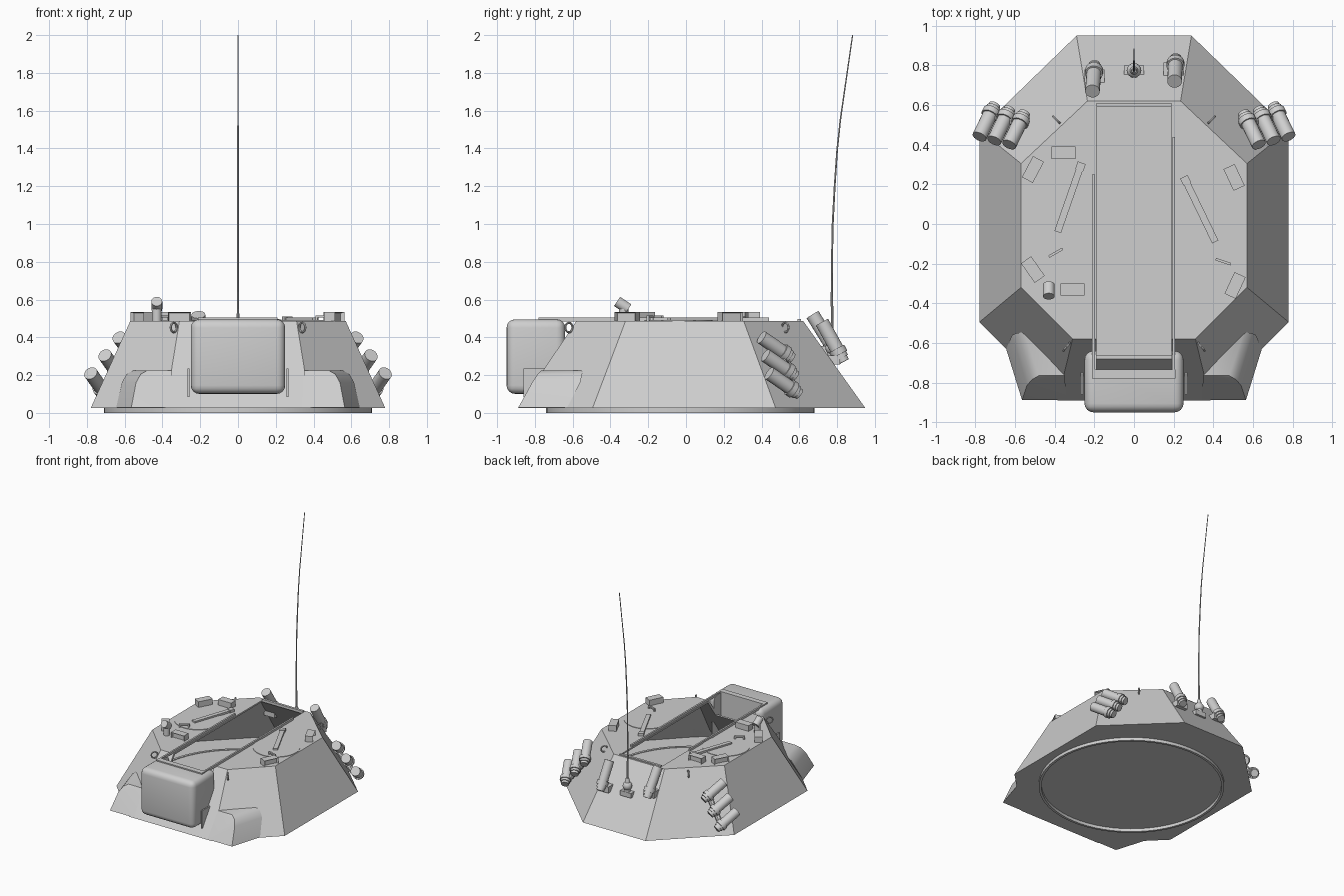
import bpy, bmesh, math
from mathutils import Vector, Matrix

if "Cube" in bpy.data.objects:
    bpy.data.objects.remove(bpy.data.objects["Cube"])

grey = bpy.data.materials.new("armour grey")
grey.use_nodes = True
grey.diffuse_color = (0.62, 0.62, 0.62, 1)
grey.node_tree.nodes["Principled BSDF"].inputs["Base Color"].default_value = grey.diffuse_color


def finish(name, bm, smooth=False):
    bmesh.ops.recalc_face_normals(bm, faces=bm.faces)
    mesh = bpy.data.meshes.new(name)
    bm.to_mesh(mesh)
    bm.free()
    mesh.materials.append(grey)
    ob = bpy.data.objects.new(name, mesh)
    bpy.context.collection.objects.link(ob)
    if smooth:
        bpy.ops.object.select_all(action="DESELECT")
        ob.select_set(True)
        bpy.context.view_layer.objects.active = ob
        bpy.ops.object.shade_smooth_by_angle(angle=math.radians(35))
    return ob


def add_box(bm, centre, size, turn=0):
    m = Matrix.Translation(centre) @ Matrix.Rotation(math.radians(turn), 4, "Z") @ Matrix.Diagonal((*size, 1))
    return bmesh.ops.create_cube(bm, size=1, matrix=m)["verts"]


def box(name, centre, size, turn=0, bevel=0):
    bm = bmesh.new()
    add_box(bm, centre, size, turn)
    if bevel:
        bmesh.ops.bevel(bm, geom=bm.edges[:], offset=bevel, segments=4, profile=0.5, affect="EDGES")
    return finish(name, bm, bevel > 0)


def add_rod(bm, a, b, r1, r2=None, sides=20):
    a, b = Vector(a), Vector(b)
    m = Matrix.Translation((a + b) / 2) @ (b - a).to_track_quat("Z", "Y").to_matrix().to_4x4()
    bmesh.ops.create_cone(bm, cap_ends=True, segments=sides, radius1=r1,
                          radius2=r1 if r2 is None else r2, depth=(b - a).length, matrix=m)


def cut(target, cutter, discard=True):
    mod = target.modifiers.new("cut", "BOOLEAN")
    mod.operation, mod.solver, mod.object = "DIFFERENCE", "EXACT", cutter
    deps = bpy.context.evaluated_depsgraph_get()
    result = bpy.data.meshes.new_from_object(target.evaluated_get(deps))
    target.modifiers.clear()
    target.data = result
    if discard:
        bpy.data.objects.remove(cutter)


# Hull: faceted shell, plan outlines given for the +x half
TOP = [(0.235, 0.62), (0.57, 0.305), (0.57, -0.32), (0.31, -0.58)]
BASE = [(0.29, 0.95), (0.78, 0.475), (0.78, -0.495), (0.385, -0.89)]


def frustum(name, inset, z0, z1):
    bm = bmesh.new()
    rings = []
    for outline, z in ((BASE, z0), (TOP, z1)):
        pts = outline + [(-x, y) for x, y in reversed(outline)]
        shift = lambda v: v - math.copysign(inset, v)
        rings.append([bm.verts.new((shift(x), shift(y), z)) for x, y in pts])
    bm.faces.new(rings[0])
    bm.faces.new(rings[1])
    for i in range(8):
        j = (i + 1) % 8
        bm.faces.new((rings[0][i], rings[0][j], rings[1][j], rings[1][i]))
    return finish(name, bm)


def slot(front, z):
    return box("slot_cutter", (0, (front + 0.59) / 2, (z + 0.7) / 2), (0.38, 0.59 - front, 0.7 - z))


hull = frustum("hull", 0, 0.025, 0.487)
mantlet = box("mantlet_box", (0, -0.795, 0.298), (0.5, 0.31, 0.395), bevel=0.045)
cut(mantlet, hull, discard=False)
cut(mantlet, slot(-0.735, 0.2))
cut(hull, frustum("inner_cutter", 0.016, 0.035, 0.474))
cut(hull, slot(-0.69, 0.335))

# Turret ring: thin tube under the hull
bm = bmesh.new()
rings = []
for r, z in ((0.71, 0), (0.71, 0.04), (0.69, 0.04), (0.69, 0)):
    rings.append([bm.verts.new((r * math.cos(a), r * math.sin(a) - 0.03, z))
                  for a in (math.tau * i / 64 for i in range(64))])
for k in range(4):
    p, q = rings[k], rings[(k + 1) % 4]
    for i in range(64):
        bm.faces.new((p[i], p[i - 1], q[i - 1], q[i]))
finish("turret_ring", bm, True)

# Front cheeks with a rounded outer shoulder
for side, s in (("left", 1), ("right", -1)):
    bm = bmesh.new()
    section = [((0.48, -0.765), (0.555, -0.545), 0.225), ((0.515, -0.785), (0.59, -0.55), 0.205),
               ((0.54, -0.815), (0.615, -0.56), 0.16), ((0.565, -0.888), (0.645, -0.63), 0.028)]
    for front, rear, z in section:
        bm.verts.new((s * front[0], front[1], z))
        bm.verts.new((s * rear[0], rear[1], z))
    bm.verts.new((s * 0.35, -0.765, 0.225))
    bm.verts.new((s * 0.34, -0.888, 0.028))
    bmesh.ops.convex_hull(bm, input=bm.verts[:])
    bmesh.ops.dissolve_limit(bm, angle_limit=0.02, verts=bm.verts[:], edges=bm.edges[:])
    finish(side + "_cheek", bm, True)
    box(side + "_mantlet_bracket", (s * 0.262, -0.79, 0.16), (0.01, 0.14, 0.15))

# Slot rails and cross bar
box("left_slot_rail", (0.201, -0.17, 0.495), (0.014, 1.22, 0.02))
box("right_slot_rail", (-0.204, -0.265, 0.495), (0.014, 1.03, 0.02))
box("slot_cross_bar", (0, -0.757, 0.494), (0.42, 0.045, 0.022))
box("slot_rear_bar", (0, 0.6, 0.49), (0.38, 0.02, 0.012))

# Hatches with spring bars and grab handles
for side, centre, a, b, grip, turn in (
        ("left", (0.385, -0.04), (0.26, 0.22), (0.41, -0.09), (0.45, -0.19), -18),
        ("right", (-0.385, 0.02), (-0.27, 0.29), (-0.385, -0.04), (-0.395, -0.145), 30)):
    bm = bmesh.new()
    add_rod(bm, (*centre, 0.48), (*centre, 0.491), 0.18, sides=40)
    finish(side + "_hatch", bm, True)
    a, b = Vector((*a, 0.496)), Vector((*b, 0.496))
    angle = math.degrees(math.atan2(b.y - a.y, b.x - a.x))
    box(side + "_hatch_spring", (a + b) / 2, ((b - a).length, 0.035, 0.016), angle)
    box(side + "_spring_block", a, (0.04, 0.042, 0.026), angle)
    bm = bmesh.new()
    add_box(bm, (*grip, 0.51), (0.08, 0.013, 0.012), turn)
    d = Vector((math.cos(math.radians(turn)), math.sin(math.radians(turn)), 0)) * 0.034
    for k in (-1, 1):
        add_box(bm, Vector((*grip, 0.495)) + d * k, (0.012, 0.013, 0.03), turn)
    finish(side + "_grab_handle", bm)

# Periscopes with a recessed window on the outer face
for i, (x, y, turn) in enumerate([(-0.51, 0.275, 62), (-0.355, 0.36, 0), (-0.51, -0.23, 125),
                                  (-0.31, -0.33, 180), (0.505, 0.235, -65), (0.51, -0.31, -115)]):
    bm = bmesh.new()
    add_box(bm, (x, y, 0.508), (0.12, 0.062, 0.052), turn)
    out = Vector((-math.sin(math.radians(turn)), math.cos(math.radians(turn)), 0))
    bm.normal_update()
    face = max(bm.faces, key=lambda f: f.normal.dot(out))
    bmesh.ops.inset_region(bm, faces=[face], thickness=0.008, depth=0)
    bmesh.ops.translate(bm, verts=face.verts[:], vec=out * -0.02)
    finish(f"periscope_{i + 1}", bm)

# Roof sight
bm = bmesh.new()
add_rod(bm, (-0.43, -0.33, 0.48), (-0.43, -0.33, 0.55), 0.025)
add_rod(bm, (-0.43, -0.365, 0.59), (-0.43, -0.305, 0.55), 0.029)
finish("roof_sight", bm, True)


# Smoke launchers: tube, collar and narrower end cap
def launcher(name, muzzle, base):
    m, b = Vector(muzzle), Vector(base)
    bm = bmesh.new()
    add_rod(bm, b, m, 0.037)
    add_rod(bm, b.lerp(m, 0.1), b.lerp(m, 0.26), 0.045)
    add_rod(bm, b.lerp(m, -0.1), b, 0.03)
    finish(name, bm, True)


for side, s in (("left", 1), ("right", -1)):
    for i in range(3):
        m = Vector((0.63 + 0.075 * i, 0.40 + 0.02 * i, 0.40 - 0.095 * i))
        b = m + Vector((-0.07, 0.145, -0.10))
        launcher(f"{side}_launcher_{i + 1}", (s * m.x, m.y, m.z), (s * b.x, b.y, b.z))
    bm = bmesh.new()
    add_rod(bm, (s * 0.55, 0.5, 0.33), (s * 0.69, 0.54, 0.14), 0.022, sides=8)
    finish(side + "_launcher_mount", bm)
launcher("right_rear_launcher", (-0.21, 0.67, 0.52), (-0.2, 0.79, 0.325))
launcher("left_rear_launcher", (0.205, 0.72, 0.48), (0.21, 0.825, 0.29))
box("right_rear_mount", (-0.2, 0.74, 0.33), (0.1, 0.08, 0.05))
box("left_rear_mount", (0.2, 0.775, 0.28), (0.1, 0.08, 0.05))

# Lifting eyes at the four diagonal facets
for name, x, y, turn in (("rear_left", 0.39, 0.525, 45), ("rear_right", -0.39, 0.525, 135),
                         ("front_left", 0.34, -0.62, -50), ("front_right", -0.34, -0.62, -130)):
    bpy.ops.mesh.primitive_torus_add(location=(x, y, 0.452), major_radius=0.025, minor_radius=0.006,
                                     major_segments=16, minor_segments=6,
                                     rotation=(math.pi / 2, 0, math.radians(turn)))
    eye = bpy.context.object
    eye.name = name + "_lifting_eye"
    eye.data.materials.append(grey)
    bpy.ops.object.shade_smooth_by_angle()

# Aerial: mount, bulb and curved tapering whip
bm = bmesh.new()
add_box(bm, (0, 0.755, 0.28), (0.1, 0.09, 0.04))
add_rod(bm, (0, 0.775, 0.27), (0, 0.775, 0.32), 0.025)
bmesh.ops.create_uvsphere(bm, u_segments=16, v_segments=10, radius=0.037,
                          matrix=Matrix.Translation((0, 0.775, 0.345)))
add_rod(bm, (0, 0.775, 0.37), (0, 0.775, 0.41), 0.022, 0.012)
add_rod(bm, (0, 0.775, 0.4), (0, 0.772, 0.64), 0.008, 0.006, 10)
finish("aerial_base", bm, True)
bm = bmesh.new()
path = [(0.772, 0.6), (0.775, 0.97), (0.787, 1.2), (0.80, 1.39), (0.817, 1.55), (0.84, 1.71), (0.882, 2.0)]
for i, (p, q) in enumerate(zip(path, path[1:])):
    add_rod(bm, (0, *p), (0, *q), 0.0055 - 0.0004 * i, 0.0051 - 0.0004 * i, 8)
finish("aerial_whip", bm, True)
